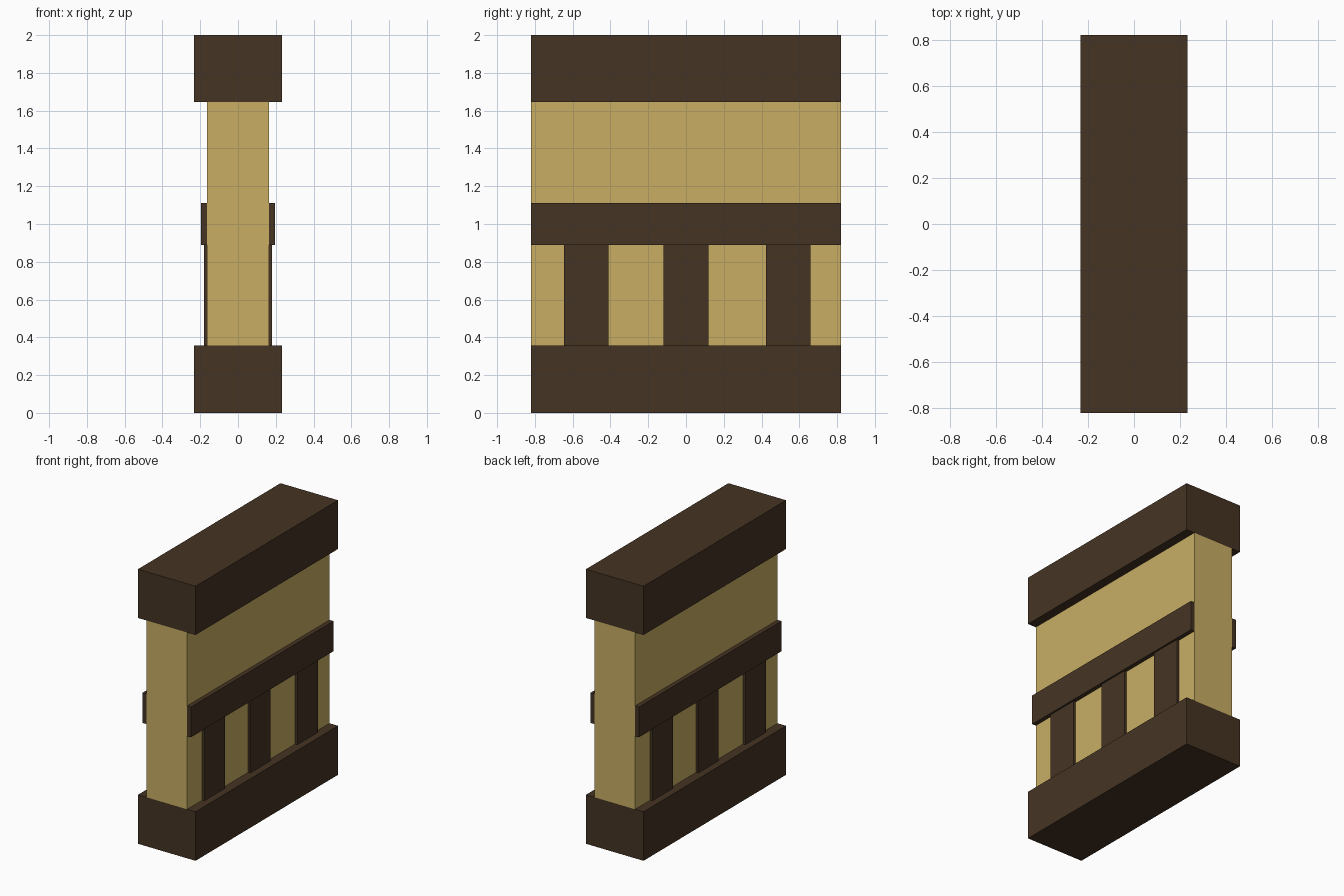
import bpy

cube = bpy.data.objects.get("Cube")
if cube:
    bpy.data.objects.remove(cube, do_unlink=True)


def material(name, color):
    m = bpy.data.materials.new(name)
    m.use_nodes = True
    m.diffuse_color = color
    bsdf = next(n for n in m.node_tree.nodes if n.type == 'BSDF_PRINCIPLED')
    bsdf.inputs["Base Color"].default_value = color
    return m


WOOD = material("dark_brown_wood", (0.060, 0.034, 0.017, 1))
PLASTER = material("sandy_plaster", (0.578, 0.423, 0.127, 1))


def box(name, x, y, z, mat):
    """Box spanning the given (low, high) ranges."""
    spans = (x, y, z)
    bpy.ops.mesh.primitive_cube_add(size=1, location=[(a + b) / 2 for a, b in spans])
    ob = bpy.context.object
    ob.name = name
    ob.scale = [b - a for a, b in spans]
    bpy.ops.object.transform_apply(location=False, rotation=False, scale=True)
    ob.data.materials.append(mat)
    return ob


LENGTH = (-0.82, 0.82)
WALL, POST, RAIL, BEAM = 0.164, 0.181, 0.195, 0.232   # half depths
BASE_TOP, RAIL_LOW, RAIL_HIGH, CAP_LOW = 0.357, 0.89, 1.11, 1.645

# Base and top beams with the plaster wall between them
box("base_beam", (-BEAM, BEAM), LENGTH, (0, BASE_TOP), WOOD)
box("top_beam", (-BEAM, BEAM), LENGTH, (CAP_LOW, 2), WOOD)
box("wall_panel", (-WALL, WALL), LENGTH, (BASE_TOP, CAP_LOW), PLASTER)

# Rail and three posts on each face, the second face turned half round
for side, s in (("left", 1), ("right", -1)):
    box(side + "_rail", sorted((s * WALL, s * RAIL)), LENGTH, (RAIL_LOW, RAIL_HIGH), WOOD)
    for label, y in (("front", -0.528), ("middle", 0), ("back", 0.542)):
        box(f"{side}_{label}_post", sorted((s * WALL, s * POST)),
            (s * y - 0.118, s * y + 0.118), (BASE_TOP, RAIL_LOW), WOOD)
